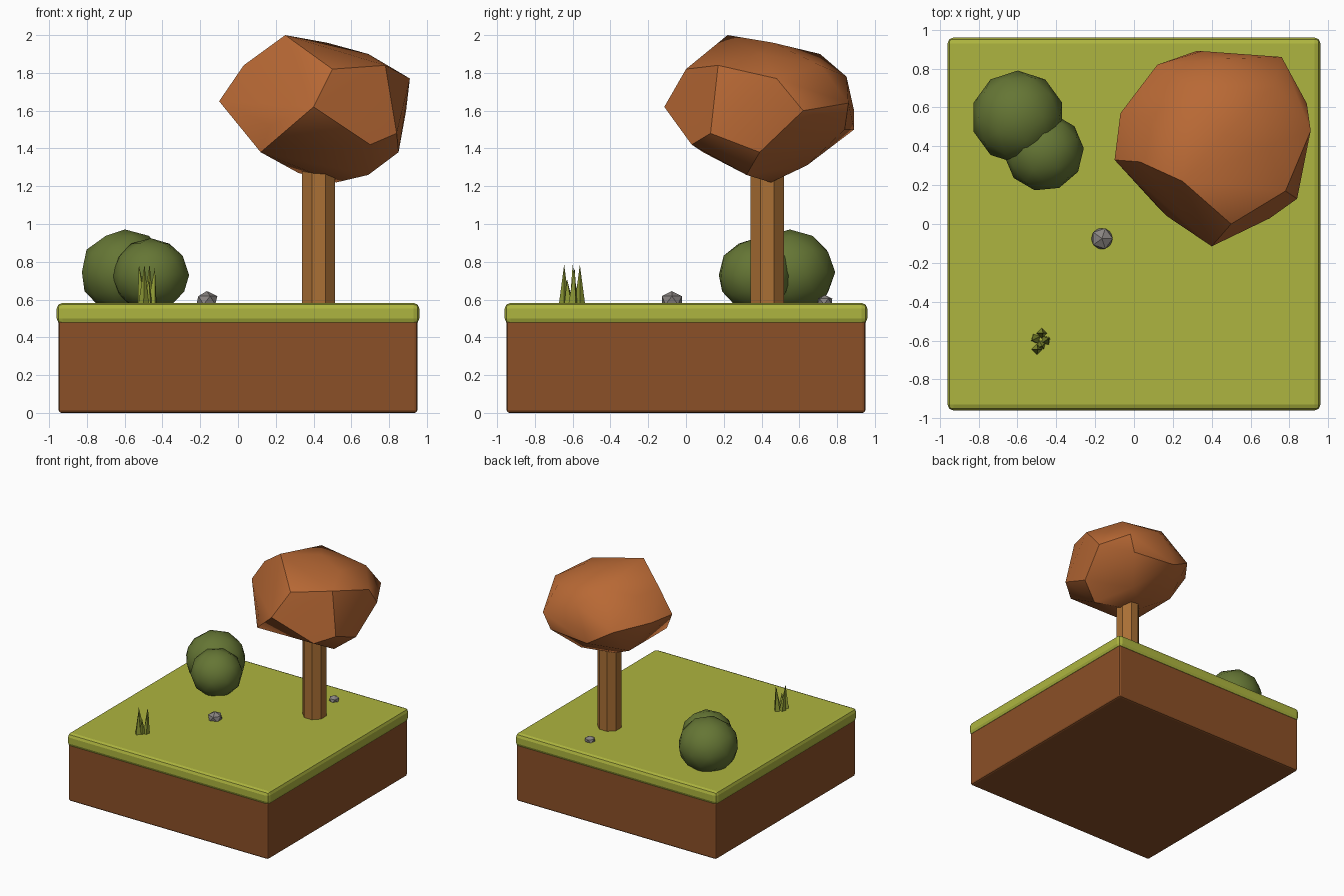
import bpy, bmesh, math
from mathutils import Vector

if "Cube" in bpy.data.objects:
    bpy.data.objects.remove(bpy.data.objects["Cube"])


def material(name, rgb):
    m = bpy.data.materials.new(name)
    m.diffuse_color = (*rgb, 1)
    m.use_nodes = True
    m.node_tree.nodes["Principled BSDF"].inputs["Base Color"].default_value = m.diffuse_color
    return m


SOIL = material("soil", (0.26, 0.08, 0.02))
GRASS = material("grass", (0.42, 0.46, 0.05))
BARK = material("bark", (0.40, 0.16, 0.035))
LEAF = material("autumn_leaves", (0.48, 0.14, 0.035))
BUSH = material("bush_leaves", (0.13, 0.18, 0.035))
BLADE = material("blades", (0.27, 0.32, 0.035))
STONE = material("stone", (0.25, 0.23, 0.22))


def finish(name, mat, angle=None):
    ob = bpy.context.object
    ob.name = name
    ob.data.materials.append(mat)
    if angle:
        bpy.ops.object.shade_smooth_by_angle(angle=math.radians(angle))
    return ob


def slab(name, half, z0, z1, bevel, segments, mat):
    bpy.ops.mesh.primitive_cube_add(size=1, location=(0, 0, (z0 + z1) / 2))
    bpy.context.object.scale = (2 * half, 2 * half, z1 - z0)
    bpy.ops.object.transform_apply(location=False, rotation=False, scale=True)
    ob = finish(name, mat)
    mod = ob.modifiers.new("rounded", 'BEVEL')
    mod.width, mod.segments = bevel, segments


def blob(name, loc, radii, detail, mat, angle=None, turn=0):
    bpy.ops.mesh.primitive_ico_sphere_add(subdivisions=detail, radius=1, location=loc,
                                          rotation=(0, 0, turn))
    bpy.context.object.scale = radii
    bpy.ops.object.transform_apply(location=False, rotation=True, scale=True)
    finish(name, mat, angle)


# Ground block with an overhanging turf layer
slab("soil_block", 0.95, 0, 0.49, 0.015, 2, SOIL)
slab("turf", 0.96, 0.47, 0.582, 0.03, 2, GRASS)

# Tree trunk
bpy.ops.mesh.primitive_cylinder_add(vertices=8, radius=0.095, depth=0.85,
                                    location=(0.427, 0.43, 0.975),
                                    rotation=(0, 0, math.radians(22.5)))
finish("trunk", BARK)

# Faceted tree crown: hull of its corner points
corners = [
    (-0.10, 0.33, 1.65), (0.03, 0.32, 1.84), (0.25, 0.22, 2.00), (0.40, -0.115, 1.62),
    (0.25, 0.08, 1.39), (0.12, 0.09, 1.38), (0.17, 0.04, 1.52), (0.47, 0.46, 1.96),
    (0.69, 0.40, 1.90), (0.78, 0.17, 1.84), (0.91, 0.48, 1.77), (0.72, 0.71, 1.84),
    (0.76, 0.86, 1.64), (0.89, 0.62, 1.60), (0.85, 0.39, 1.38), (0.84, 0.13, 1.48),
    (0.70, 0.03, 1.42), (0.50, 0.00, 1.82), (0.69, 0.32, 1.26), (0.52, 0.45, 1.22),
    (0.32, 0.50, 1.27), (0.55, 0.64, 1.31), (0.70, 0.84, 1.50), (0.32, 0.89, 1.50),
    (0.35, 0.89, 1.60), (0.12, 0.82, 1.62), (-0.07, 0.57, 1.66), (0.30, 0.71, 1.90),
    (0.45, 0.85, 1.78), (0.08, 0.55, 1.84), (0.12, 0.60, 1.38)]
bm = bmesh.new()
for c in corners:
    bm.verts.new(c)
hull = bmesh.ops.convex_hull(bm, input=bm.verts)
loose = [v for v in bm.verts if not v.link_faces]
bmesh.ops.delete(bm, geom=loose, context='VERTS')
bmesh.ops.recalc_face_normals(bm, faces=bm.faces)
mesh = bpy.data.meshes.new("tree_crown")
bm.to_mesh(mesh)
bm.free()
crown = bpy.data.objects.new("tree_crown", mesh)
bpy.context.collection.objects.link(crown)
bpy.ops.object.select_all(action='DESELECT')
crown.select_set(True)
bpy.context.view_layer.objects.active = crown
finish("tree_crown", LEAF, 35)

# Bush made of two overlapping balls
blob("bush_large", (-0.598, 0.55, 0.745), (0.24, 0.24, 0.226), 2, BUSH, 40)
blob("bush_small", (-0.463, 0.37, 0.73), (0.206, 0.2, 0.195), 2, BUSH, 40, 0.4)

# Pebbles
blob("pebble_front", (-0.165, -0.075, 0.596), (0.062, 0.062, 0.049), 1, STONE)
blob("pebble_back", (0.40, 0.735, 0.59), (0.045, 0.045, 0.034), 1, STONE, turn=0.5)

# Grass tuft: (base x, base y), (tip x, tip y, tip z)
blades = [((-0.505, -0.59), (-0.525, -0.60, 0.785)),
          ((-0.475, -0.562), (-0.468, -0.562, 0.785)),
          ((-0.455, -0.60), (-0.44, -0.59, 0.77)),
          ((-0.50, -0.645), (-0.495, -0.645, 0.785)),
          ((-0.478, -0.62), (-0.472, -0.63, 0.71))]
for i, (b, t) in enumerate(blades):
    base, tip = Vector((*b, 0.56)), Vector(t)
    axis = tip - base
    bpy.ops.mesh.primitive_cone_add(vertices=4, radius1=0.03, radius2=0, depth=axis.length,
                                    location=(base + tip) / 2,
                                    rotation=axis.to_track_quat('Z', 'Y').to_euler())
    finish(f"grass_blade_{i + 1}", BLADE)
